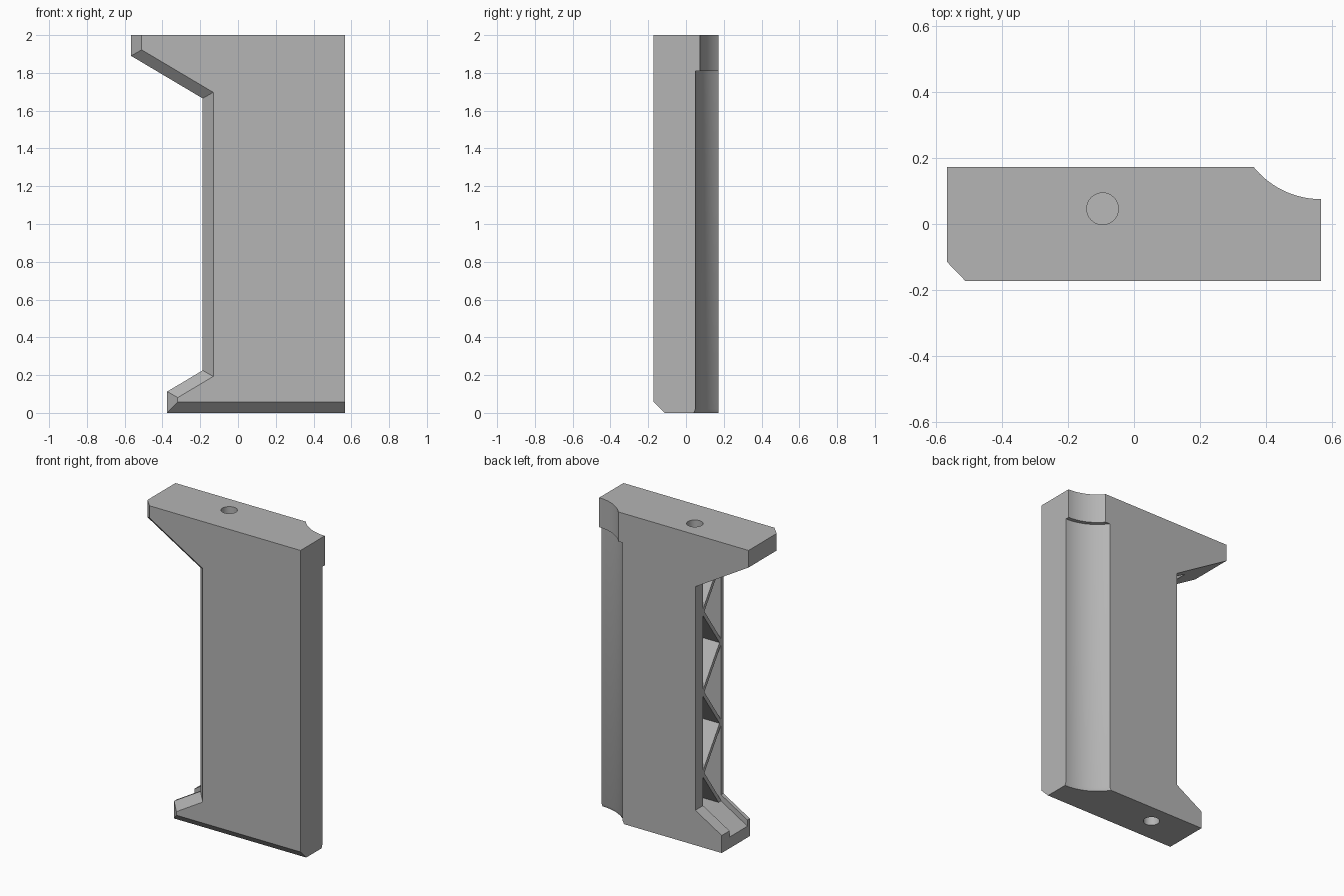
import bpy, bmesh, math

cube = bpy.data.objects.get("Cube")
if cube:
    bpy.data.objects.remove(cube, do_unlink=True)

GREY = (0.46, 0.46, 0.46, 1)
mat = bpy.data.materials.new("matte_grey")
mat.use_nodes = True
mat.diffuse_color = GREY
mat.node_tree.nodes["Principled BSDF"].inputs["Base Color"].default_value = GREY


def loft(name, rings):
    """Solid skinned through matching closed rings of points."""
    bm = bmesh.new()
    loops = [[bm.verts.new(p) for p in ring] for ring in rings]
    n = len(loops[0])
    for a, b in zip(loops, loops[1:]):
        for i in range(n):
            j = (i + 1) % n
            bm.faces.new((a[i], a[j], b[j], b[i]))
    bm.faces.new(loops[0])
    bm.faces.new(loops[-1])
    bmesh.ops.recalc_face_normals(bm, faces=bm.faces)
    mesh = bpy.data.meshes.new(name)
    bm.to_mesh(mesh)
    bm.free()
    mesh.materials.append(mat)
    obj = bpy.data.objects.new(name, mesh)
    bpy.context.collection.objects.link(obj)
    return obj


def side_ring(outline, y):
    return [(x, y, z) for x, z in outline]


def lathe(name, x, y, profile, segments):
    """Upright turned solid from (radius, height) pairs."""
    angles = [2 * math.pi * i / segments for i in range(segments)]
    return loft(name, [[(x + r * math.cos(a), y + r * math.sin(a), z)
                        for a in angles] for r, z in profile])


def cut(target, cutter):
    cutter.hide_render = True
    mod = target.modifiers.new("cut", "BOOLEAN")
    mod.operation = "DIFFERENCE"
    mod.solver = "EXACT"
    mod.object = cutter
    bpy.context.view_layer.objects.active = target
    bpy.ops.object.modifier_apply(modifier=mod.name)
    bpy.data.objects.remove(cutter, do_unlink=True)


# Body: bracket outline with bevelled front edges on the neck side and base
BACK, FRONT, BEVEL = 0.172, -0.172, 0.058
outer = [(-0.566, 2), (0.566, 2), (0.566, 0), (-0.375, 0), (-0.375, 0.113),
         (-0.187, 0.225), (-0.187, 1.665), (-0.566, 1.89)]
inner = [(-0.51, 2), (0.566, 2), (0.566, BEVEL), (-0.319, BEVEL), (-0.319, 0.081),
         (-0.131, 0.193), (-0.131, 1.697), (-0.51, 1.922)]
body = loft("bracket_body", [side_ring(inner, FRONT),
                             side_ring(outer, FRONT + BEVEL),
                             side_ring(outer, BACK)])

# Rounded groove down the back corner, stepped near the top, flared at the base
cut(body, lathe("groove_cutter", 0.566, 0.338,
                [(0.304, -0.02), (0.288, 0.02), (0.288, 1.81),
                 (0.263, 1.81), (0.263, 2.1)], 96))

# Hollow neck, with a shallow channel along the foot and under the head
POCKET_FRONT, POCKET_BACK = -0.09, 0.093
hollow = [(0.1, 0.185), (-0.187, 0.185), (-0.42, 0.046), (-0.42, 0.5),
          (-0.34, 1.7), (-0.3, 1.77), (-0.187, 1.705), (0.1, 1.705)]
cut(body, loft("hollow_cutter", [side_ring(hollow, POCKET_FRONT),
                                 side_ring(hollow, POCKET_BACK)]))

# Screw holes in head and foot
for low, high in ((1.6, 2.1), (-0.1, 0.3)):
    cut(body, lathe("hole_cutter", -0.095, 0.046, [(0.048, low), (0.048, high)], 32))

# Zigzag ribs bracing the hollow
HALF = 0.02
for i in range(6):
    z0, z1 = 1.73 - 0.26 * i, 1.47 - 0.26 * i
    ya, yb = (POCKET_FRONT, POCKET_BACK) if i % 2 == 0 else (POCKET_BACK, POCKET_FRONT)
    section = [(ya, z0 - HALF), (ya, z0 + HALF), (yb, z1 + HALF), (yb, z1 - HALF)]
    loft("zigzag_rib_%d" % (i + 1),
         [[(x, y, z) for y, z in section] for x in (-0.186, 0.11)])

# Smooth the curved walls, keep hard edges
bpy.ops.object.select_all(action="DESELECT")
body.select_set(True)
bpy.context.view_layer.objects.active = body
bpy.ops.object.shade_smooth_by_angle(angle=math.radians(25))
